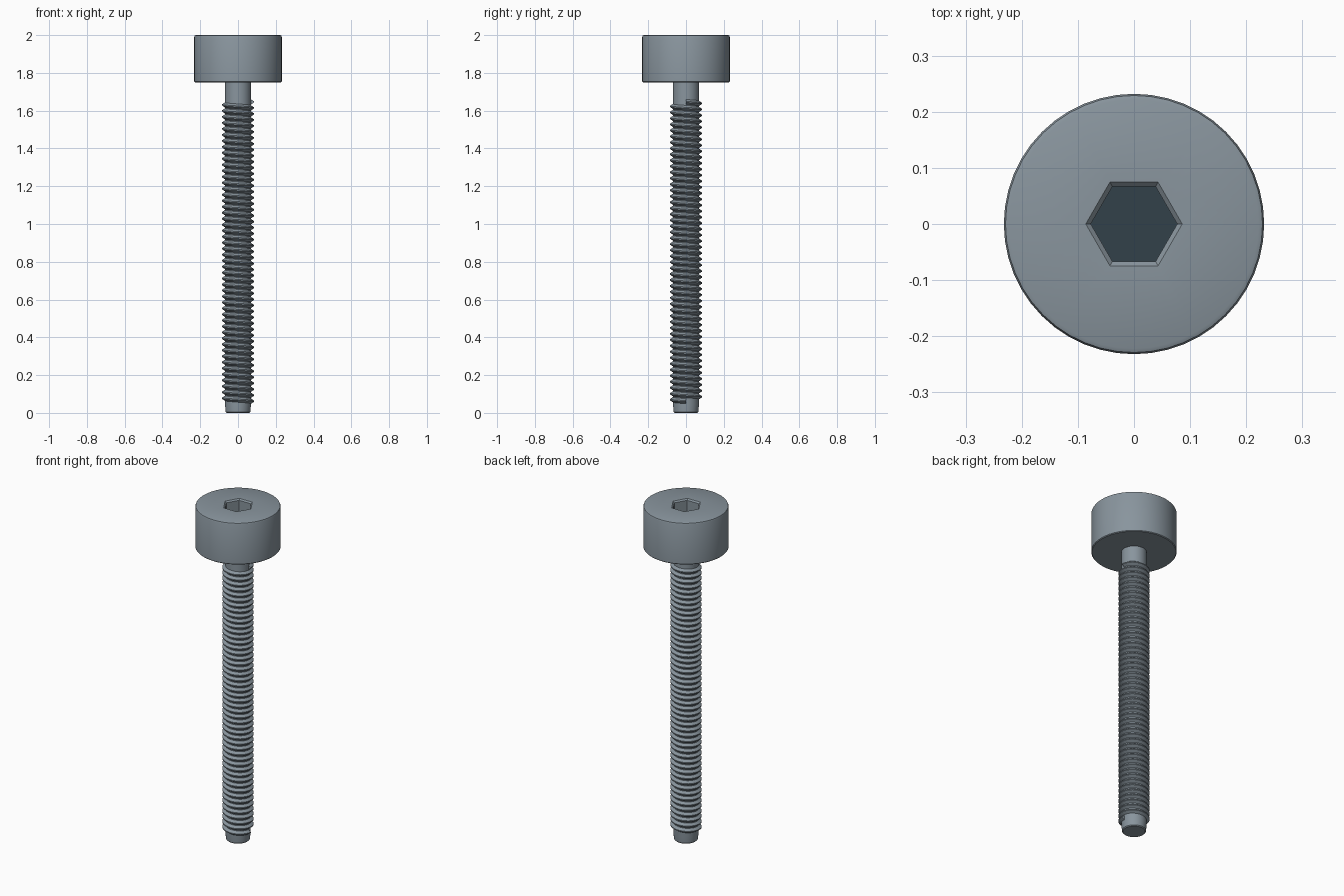
import bpy, bmesh, math

if "Cube" in bpy.data.objects:
    bpy.data.objects.remove(bpy.data.objects["Cube"])

def material(name, rgb):
    m = bpy.data.materials.new(name)
    m.diffuse_color = (*rgb, 1)
    m.use_nodes = True
    m.node_tree.nodes["Principled BSDF"].inputs["Base Color"].default_value = m.diffuse_color
    return m

STEEL = material("grey_steel", (0.25, 0.30, 0.34))
DARK = material("dark_socket", (0.032, 0.052, 0.068))

def make(name, bm, mats=(STEEL,)):
    bmesh.ops.recalc_face_normals(bm, faces=bm.faces)
    me = bpy.data.meshes.new(name)
    bm.to_mesh(me)
    bm.free()
    for m in mats:
        me.materials.append(m)
    ob = bpy.data.objects.new(name, me)
    bpy.context.collection.objects.link(ob)
    bpy.ops.object.select_all(action='DESELECT')
    bpy.context.view_layer.objects.active = ob
    ob.select_set(True)
    bpy.ops.object.shade_smooth_by_angle(angle=math.radians(30))
    return ob

def lathe(profile, n=48):
    """Rings of (radius, z, is_hex) skinned together and capped."""
    bm = bmesh.new()
    rings = []
    for r, z, hexa in profile:
        ring = []
        for i in range(n):
            a = 2 * math.pi * i / n
            k = r
            if hexa:  # corners lie on +-x
                k = r * math.cos(math.pi / 6) / math.cos(a % (math.pi / 3) - math.pi / 6)
            ring.append(bm.verts.new((k * math.cos(a), k * math.sin(a), z)))
        rings.append(ring)
    for p, q in zip(rings, rings[1:]):
        for i in range(n):
            j = (i + 1) % n
            bm.faces.new((p[i], p[j], q[j], q[i]))
    bm.faces.new(rings[0])
    cap = bm.faces.new(rings[-1])
    return bm, cap

# head with chamfered rim and hexagonal socket
bm, cap = lathe([(0.228, 1.75, 0), (0.232, 1.754, 0), (0.232, 1.99, 0), (0.229, 1.997, 0),
                 (0.222, 2.0, 0), (0.086, 2.0, 1), (0.077, 1.992, 1), (0.077, 1.86, 1)])
cap.material_index = 1
make("head", bm, (STEEL, DARK))

# plain shank with tapered tip
bm, cap = lathe([(0.060, 0, 0), (0.065, 0.005, 0), (0.069, 0.045, 0), (0.069, 1.755, 0)])
make("shank", bm)

# helical thread, starting and ending on the +x side
TURNS, STEPS, Z0, Z1 = 50, 32, 0.062, 1.646
SECTION = [(0.066, -0.0155), (0.085, -0.003), (0.085, 0.003), (0.066, 0.0155)]
bm = bmesh.new()
prev = None
for i in range(TURNS * STEPS + 1):
    a = -2 * math.pi * i / STEPS
    z = Z0 + (Z1 - Z0) * i / (TURNS * STEPS)
    ring = [bm.verts.new((r * math.cos(a), r * math.sin(a), z + dz)) for r, dz in SECTION]
    if prev:
        for k in range(4):
            m = (k + 1) % 4
            bm.faces.new((prev[k], prev[m], ring[m], ring[k]))
    else:
        bm.faces.new(ring)
    prev = ring
bm.faces.new(prev)
make("thread", bm)
